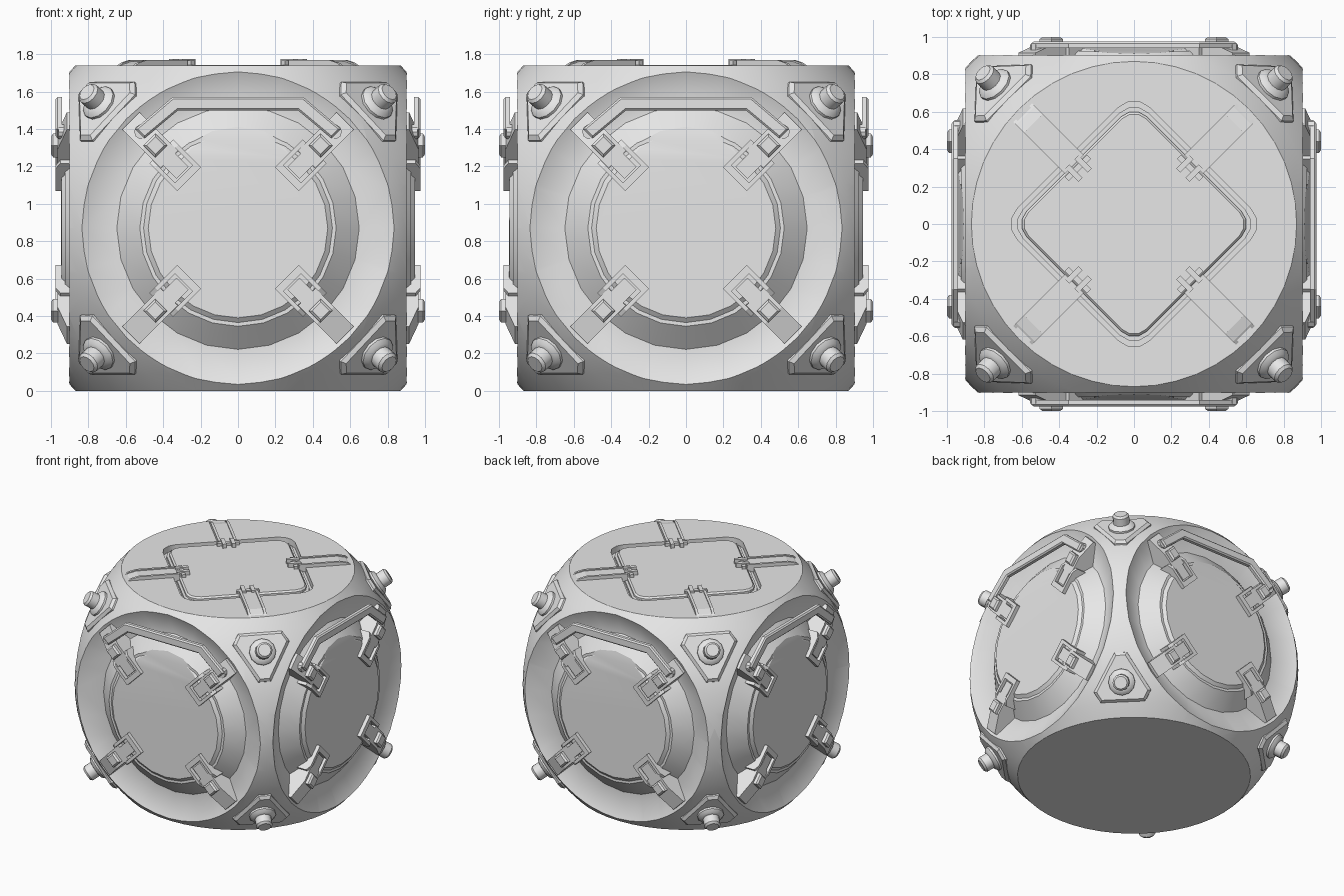
import bpy, bmesh
from math import pi, sin, cos, radians
from mathutils import Matrix, Vector

cube = bpy.data.objects.get("Cube")
if cube:
    bpy.data.objects.remove(cube, do_unlink=True)

GREY = bpy.data.materials.new("plain grey")
GREY.use_nodes = True
GREY.diffuse_color = (0.8, 0.8, 0.8, 1)
GREY.node_tree.nodes["Principled BSDF"].inputs["Base Color"].default_value = (0.8, 0.8, 0.8, 1)

MID = 0.87      # height of the centre
HALF = 0.905    # half width of the body


def rot(angle, axis):
    return Matrix.Rotation(radians(angle), 4, axis)


def finish(name, bm, matrix=Matrix(), smooth=None):
    bmesh.ops.recalc_face_normals(bm, faces=bm.faces)
    bm.transform(matrix)
    mesh = bpy.data.meshes.new(name)
    bm.to_mesh(mesh)
    bm.free()
    mesh.materials.append(GREY)
    ob = bpy.data.objects.new(name, mesh)
    bpy.context.collection.objects.link(ob)
    if smooth:
        shade(ob, smooth)
    return ob


def activate(ob):
    bpy.ops.object.select_all(action="DESELECT")
    ob.select_set(True)
    bpy.context.view_layer.objects.active = ob


def shade(ob, angle):
    activate(ob)
    bpy.ops.object.shade_smooth_by_angle(angle=radians(angle))


def prism(name, pts, z0, z1, matrix=Matrix(), bevel=0):
    """Extrude a flat outline from z0 to z1, with an optional chamfered top."""
    bm = bmesh.new()
    face = bm.faces.new([bm.verts.new((x, y, z0)) for x, y in pts])
    new = bmesh.ops.extrude_face_region(bm, geom=[face])["geom"]
    bmesh.ops.translate(bm, vec=(0, 0, z1 - z0), verts=[g for g in new if isinstance(g, bmesh.types.BMVert)])
    if bevel:
        top = [e for e in bm.edges if all(abs(v.co.z - z1) < 1e-5 for v in e.verts)]
        bmesh.ops.bevel(bm, geom=top, offset=bevel, segments=1, affect="EDGES")
    return finish(name, bm, matrix)


def box(name, x0, x1, y0, y1, z0, z1, matrix=Matrix(), bevel=0):
    return prism(name, [(x0, y0), (x1, y0), (x1, y1), (x0, y1)], z0, z1, matrix, bevel)


def lathe_mesh(profile, sides):
    """Closed solid turned around z from (radius, height) points."""
    bm = bmesh.new()
    rings = [[bm.verts.new((r * cos(2 * pi * i / sides), r * sin(2 * pi * i / sides), z))
              for i in range(sides)] for r, z in profile]
    for a, b in zip(rings, rings[1:]):
        for i in range(sides):
            j = (i + 1) % sides
            bm.faces.new((a[i], a[j], b[j], b[i]))
    bm.faces.new(rings[0])
    bm.faces.new(rings[-1])
    return bm


def rounded_square(half, radius, steps=3):
    pts = []
    for q in range(4):
        a0 = q * pi / 2
        cx, cy = [(1, 1), (-1, 1), (-1, -1), (1, -1)][q]
        for s in range(steps + 1):
            a = a0 + s * pi / 2 / steps
            pts.append((cx * (half - radius) + radius * cos(a), cy * (half - radius) + radius * sin(a)))
    return pts


def side_frame(k):
    """Local x across, y up, z outward, for side k."""
    return rot(90 * k, "Z") @ Matrix.Translation((0, 0, MID)) @ rot(90, "X")


def boolean(ob, cutter, operation):
    mod = ob.modifiers.new("cut", "BOOLEAN")
    mod.object, mod.operation, mod.solver = cutter, operation, "EXACT"
    activate(ob)
    bpy.ops.object.modifier_apply(modifier=mod.name)
    bpy.data.objects.remove(cutter, do_unlink=True)


# Body: a block rounded off by a ball, with dished sides and a top pocket
body = box("body", -HALF, HALF, -HALF, HALF, 0, 2 * MID)
ball = bmesh.new()
bmesh.ops.create_uvsphere(ball, u_segments=48, v_segments=32, radius=1.23)
boolean(body, finish("ball_cutter", ball, Matrix.Translation((0, 0, MID))), "INTERSECT")
for k in range(4):
    dish = lathe_mesh([(0.65, 0.82), (0.845, HALF), (0.96, 0.955)], 24)
    boolean(body, finish("dish_cutter", dish, side_frame(k)), "DIFFERENCE")
pocket = prism("pocket_cutter", rounded_square(0.5, 0.12), 1.69, 1.9, rot(45, "Z"))
boolean(body, pocket, "DIFFERENCE")
shade(body, 50)
weighted = body.modifiers.new("flat faces", "WEIGHTED_NORMAL")
weighted.keep_sharp = True

# Top hatch: step and lid, both turned to a diamond
prism("top_hatch_step", rounded_square(0.475, 0.11), 1.68, 1.715, rot(45, "Z"))
prism("top_hatch_lid", rounded_square(0.455, 0.1), 1.68, 1.742, rot(45, "Z"), 0.012)

# Top straps and clips on the diagonals
for k in range(4):
    turn = rot(45 + 90 * k, "Z")
    upright = turn @ rot(90, "X")
    strap = [(0.45, 1.70), (0.45, 1.76), (0.76, 1.76), (0.82, 1.745), (0.87, 1.715), (0.87, 1.66)]
    prism("top_strap", strap, -0.05, 0.05, upright)
    rim = [(x, z + 0.008) for x, z in strap]
    for s in (-1, 1):
        prism("top_strap_edge", rim, s * 0.06 - 0.01, s * 0.06 + 0.01, upright)
        box("top_clip_lug", 0.37, 0.47, s * 0.035 - 0.015, s * 0.035 + 0.015, 1.73, 1.775, turn)
    box("top_clip_pin", 0.41, 0.44, -0.085, 0.085, 1.735, 1.765, turn)

# Four sides: round hatch, carrying handle and four latches each
for k in range(4):
    side = side_frame(k)

    hatch = lathe_mesh([(0.66, 0.81), (0.525, 0.925), (0.505, 0.925), (0.48, 0.945)], 24)
    cut = bmesh.ops.bisect_plane(hatch, geom=hatch.verts[:] + hatch.edges[:] + hatch.faces[:],
                                 plane_co=(0, 0.37, 0.945), plane_no=(0, 0.03, 0.15), clear_outer=True)
    edges = [g for g in cut["geom_cut"] if isinstance(g, bmesh.types.BMEdge)]
    bmesh.ops.holes_fill(hatch, edges=edges, sides=0)
    finish("side_hatch", hatch, side, 25)

    handle = [(-0.55, 0.53), (-0.35, 0.70), (0.35, 0.70), (0.55, 0.53),
              (0.50, 0.48), (0.32, 0.63), (-0.32, 0.63), (-0.50, 0.48)]
    prism("side_handle", handle, 0.94, 0.975, side, 0.01)
    for s in (-1, 1):
        foot = lathe_mesh([(0.04, 0.87), (0.04, 0.96)], 10)
        finish("handle_foot", foot, side @ Matrix.Translation((s * 0.515, 0.515, 0)), 30)

    for angle in (45, 135, 225, 315):
        latch = side @ rot(angle, "Z")
        upright = latch @ rot(90, "X")
        arm = [(0.52, 0.90), (0.52, 0.965), (0.66, 0.965), (0.81, 0.915), (0.81, 0.87), (0.66, 0.80)]
        prism("latch_arm", arm, -0.065, 0.065, upright)
        box("latch_block", 0.58, 0.67, -0.045, 0.045, 0.95, 1.0, latch, 0.012)
        box("latch_tongue", 0.42, 0.60, -0.045, 0.045, 0.93, 0.965, latch)
        box("keeper_bar", 0.37, 0.41, -0.09, 0.09, 0.93, 0.975, latch)
        for s in (-1, 1):
            cheek = [(0.37, 0.93), (0.37, 0.975), (0.54, 0.975), (0.58, 0.95), (0.58, 0.86), (0.50, 0.90)]
            prism("keeper_cheek", cheek, s * 0.078 - 0.012, s * 0.078 + 0.012, upright)

# Corner plates, each with a collared bolt
tri = [(0.225 * cos(radians(a + d)), 0.225 * sin(radians(a + d)))
       for a in (0, 120, 240) for d in (-12, 12)]
for sx in (-1, 1):
    for sy in (-1, 1):
        for sz in (-1, 1):
            out = Vector((sx, sy, 0.9 * sz)).normalized()
            down = Vector((0, 0, -sz))
            down = (down - out * down.dot(out)).normalized()
            frame = Matrix((down, out.cross(down), out)).transposed().to_4x4()
            frame = Matrix.Translation((0, 0, MID)) @ frame
            prism("corner_plate", tri, 1.16, 1.24, frame, 0.02)
            bolt = lathe_mesh([(0.1, 1.22), (0.1, 1.255), (0.08, 1.275), (0.062, 1.28),
                               (0.062, 1.34), (0.048, 1.355)], 12)
            finish("corner_bolt", bolt, frame, 32)
